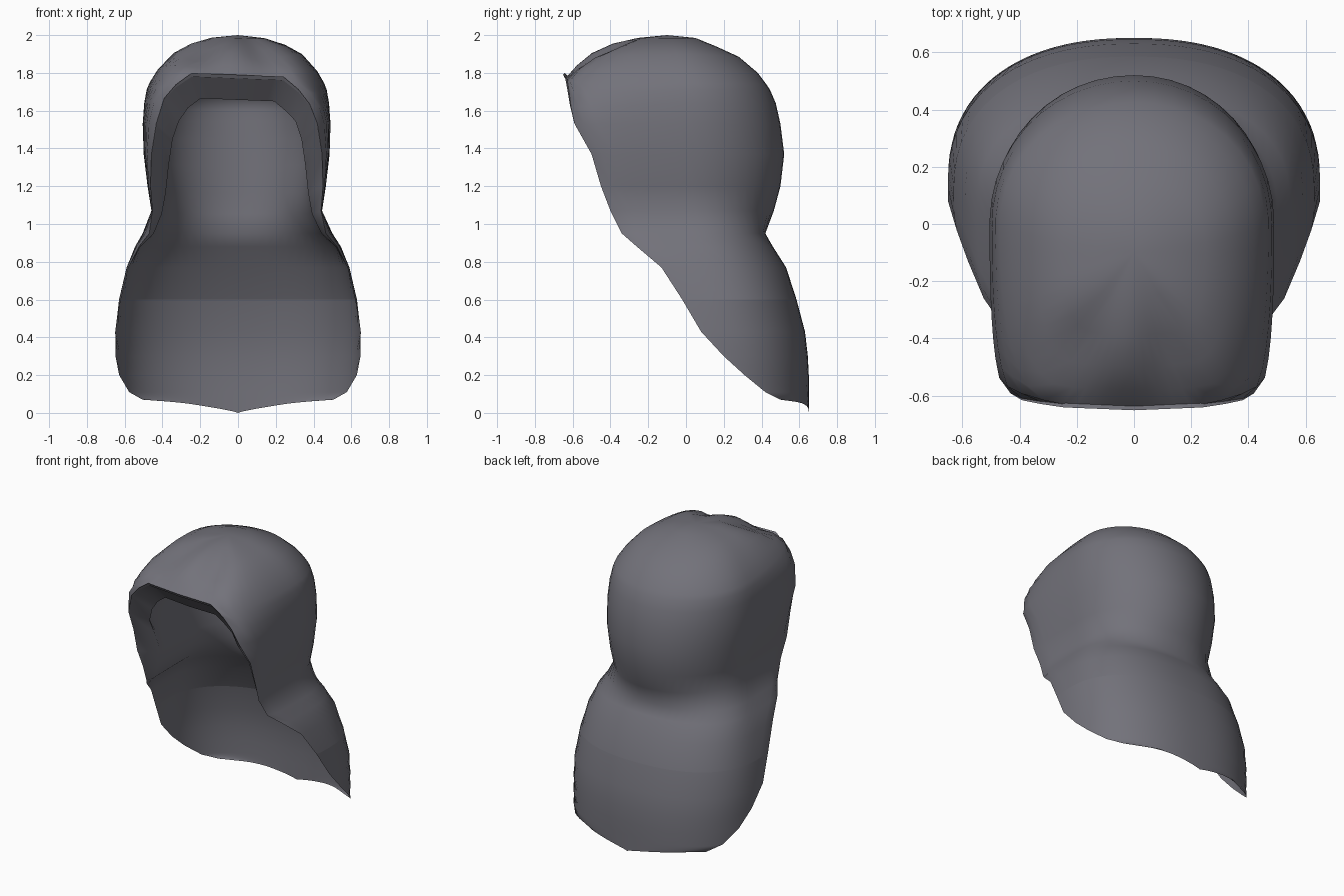
import bpy, bmesh
from math import sin, cos, asin, pi, exp
from mathutils import Vector

cube = bpy.data.objects.get("Cube")
if cube:
    bpy.data.objects.remove(cube)

SIDE, BROW = 20, 5   # points from rim to back, and across half the brow

# Closed crown rings: half width, front y, brow corner x, middle y, back y, front/side/back z
CROWN = [
    (.14, -.25, .07, -.10, .05, 1.985, 1.985, 1.985),
    (.25, -.38, .13, -.08, .16, 1.96, 1.95, 1.94),
    (.34, -.49, .17, -.05, .28, 1.91, 1.90, 1.885),
    (.42, -.57, .21, -.03, .38, 1.84, 1.81, 1.80),
    (.457, -.63, .24, 0, .425, 1.77, 1.745, 1.74),
]
# Open rows below the brow: half width, front y, rim x, middle y, back y, z
WALL = [
    (.47, -.62, .32, 0, .445, 1.71),
    (.482, -.61, .38, 0, .475, 1.64),
    (.49, -.59, .42, 0, .50, 1.53),
    (.485, -.50, .445, 0, .52, 1.37),
    (.465, -.45, .45, 0, .50, 1.20),
    (.445, -.40, .44, 0, .465, 1.07),
    (.50, -.34, .465, .05, .42, .95),
    (.545, -.26, .525, .08, .46, .88),
    (.59, -.13, .58, .10, .53, .77),
    (.63, -.02, .62, .12, .585, .60),
    (.65, .08, .65, .14, .63, .43),
    (.65, .20, .65, .15, .645, .30),
    (.65, .31, .65, .15, .65, .20),
    (.65, .42, .65, .15, .65, .11),
    (.65, .50, .65, .15, .65, .07),
    (.65, .61, .65, .15, .65, .055),
]
# Rings of the lining under the crown
LINING_TOP = [
    (.29, -.38, .13, -.03, .26, 1.76, 1.76, 1.76),
    (.15, -.22, .07, -.05, .1, 1.82, 1.82, 1.82),
]


def resample(pts, count):
    """Even spacing along a polyline."""
    lengths = [0]
    for a, b in zip(pts, pts[1:]):
        lengths.append(lengths[-1] + (b - a).length)
    out, k = [], 0
    for i in range(count + 1):
        d = lengths[-1] * i / count
        while k < len(pts) - 2 and lengths[k + 1] < d:
            k += 1
        span = max(lengths[k + 1] - lengths[k], 1e-9)
        out.append(pts[k].lerp(pts[k + 1], min(1, (d - lengths[k]) / span)))
    return out


def half_row(w, yf, xe, ym, yb, zf, zs, zb):
    """Half a row, from the front rim round to the back centre."""
    steps, pts, t0 = 40, [], 0
    n = 2.05 if zs > .96 else 2.3
    if yf < ym:
        for i in range(steps):
            a = pi / 2 * i / steps
            pts.append(Vector((xe + (w - xe) * sin(a) ** .8,
                               ym - (ym - yf) * cos(a) ** .8, 0)))
    else:
        t0 = asin(((yf - ym) / (yb - ym)) ** (n / 2))
    for i in range(steps + 1):
        t = t0 + (pi / 2 - t0) * i / steps
        pts.append(Vector((w * max(cos(t), 0) ** (2 / n),
                           ym + (yb - ym) * sin(t) ** (2 / n), 0)))
    row = resample(pts, SIDE)
    for p in row:
        if p.y < ym:
            p.z = zs + (zf - zs) * ((ym - p.y) / (ym - yf)) ** 2
        else:
            p.z = zs + (zb - zs) * ((p.y - ym) / (yb - ym)) ** 2
    row[-1].x = 0
    return row


def add(points):
    return [bm.verts.new(p) for p in points]


def closed_ring(ring):
    """Half a closed ring, from the front centre round to the back centre."""
    side = half_row(*ring)
    corner = side[0]
    brow = [Vector((corner.x * i / BROW, corner.y - .01 * (1 - i / BROW), corner.z))
            for i in range(BROW)]
    return add(brow + side)


def strip(a, b):
    for i in range(len(a) - 1):
        bm.faces.new((a[i], a[i + 1], b[i + 1], b[i]))


def dome(rings, height):
    """Join closed rings and close them at a top point."""
    top = bm.verts.new((0, -.1, height))
    for a, b in zip(rings[0], rings[0][1:]):
        bm.faces.new((top, a, b))
    for a, b in zip(rings, rings[1:]):
        strip(a, b)


bm = bmesh.new()

# Crown
crown = [closed_ring(r) for r in CROWN]
dome(crown, 2)

# Sides, neck and shoulder cape: open rows hanging from the last ring
rows = [crown[-1][BROW:]]
for w, yf, xe, ym, yb, z in WALL:
    rows.append(add(half_row(w, yf, xe, ym, yb, z, z, z)))
for a, b in zip(rows, rows[1:]):
    strip(a, b)

# Hem drops to a shallow point at the back
hem = rows[-1]
for v in hem:
    v.co.z *= (v.co.x / hem[0].co.x) ** .8

# Rolled lip and folded edge inside the face opening
rim = crown[-1][:BROW] + [row[0] for row in rows[:10]]
lip, fold = [], []
for v in rim:
    k = max(0, min(1, (v.co.z - .85) / .4))
    up = max(0, (v.co.z - 1.5) / .3)
    x, y, z = v.co
    lip.append(bm.verts.new((x, y - .012 * up, z + .022 * up)))
    fold.append(bm.verts.new((x * (1 - .2 * k), y + .1 * k + .01,
                              z - .11 * max(0, z - .95) / .8)))
strip(rim, lip)
strip(lip, fold)

# Lining: smooth inner wall from the fold back and down into the cape
shapes = [CROWN[-1][:5] + (CROWN[-1][6],)] + WALL[:9]
lining = []
for (w, yf, xe, ym, yb, z), edge in zip(shapes, fold[BROW:]):
    fx, fy, fz = edge.co
    inset = .09 * max(0, min(1, (z - .6) / .5))
    back = min(yb - .03, .4) if z > .9 else yb - .03
    pts = half_row(max(w - inset, fx + .005), fy, fx, ym, back, fz, fz, fz)
    lining.append([edge] + add(pts[1:]))
for a, b in zip(lining, lining[1:] + [rows[10]]):
    strip(a, b)
dome([closed_ring(r) for r in reversed(LINING_TOP)] + [fold[:BROW] + lining[0]], 1.85)
bmesh.ops.remove_doubles(bm, verts=bm.verts[:], dist=.0005)

# Mirror to the other side
bmesh.ops.mirror(bm, geom=bm.verts[:] + bm.edges[:] + bm.faces[:], axis='X', merge_dist=.0005)
bmesh.ops.remove_doubles(bm, verts=bm.verts[:], dist=.0005)

# Uneven cloth: fuller right side, tilted brow and two folds above it
for v in bm.verts:
    x, y, z = v.co
    if x < 0 and z > .9:
        v.co.x *= 1 + .03 * min(1, (z - .9) / .15) * min(1, (2 - z) / .3)
    if z > 1.6 and y < 0:
        v.co.z -= .04 * x * min(1, -y / .5)
    if z > 1.79 and y < -.24:
        for cx, cy, depth in ((.13, -.45, .05), (-.2, -.44, .07)):
            v.co.z -= depth * exp(-((x - cx) / .1) ** 2 - ((y - cy) / .12) ** 2)

bmesh.ops.recalc_face_normals(bm, faces=bm.faces[:])
bm.normal_update()
if max(bm.faces, key=lambda f: f.calc_center_median().z).normal.z < 0:
    bmesh.ops.reverse_faces(bm, faces=bm.faces[:])

mesh = bpy.data.meshes.new("hood")
bm.to_mesh(mesh)
bm.free()
hood = bpy.data.objects.new("hood", mesh)
bpy.context.collection.objects.link(hood)

# Slate grey cloth
cloth = bpy.data.materials.new("slate_grey_cloth")
cloth.use_nodes = True
colour = (.17, .168, .195, 1)
cloth.diffuse_color = colour
cloth.node_tree.nodes["Principled BSDF"].inputs["Base Color"].default_value = colour
mesh.materials.append(cloth)

bpy.ops.object.select_all(action='DESELECT')
hood.select_set(True)
bpy.context.view_layer.objects.active = hood
bpy.ops.object.shade_smooth_by_angle(angle=1.2)
